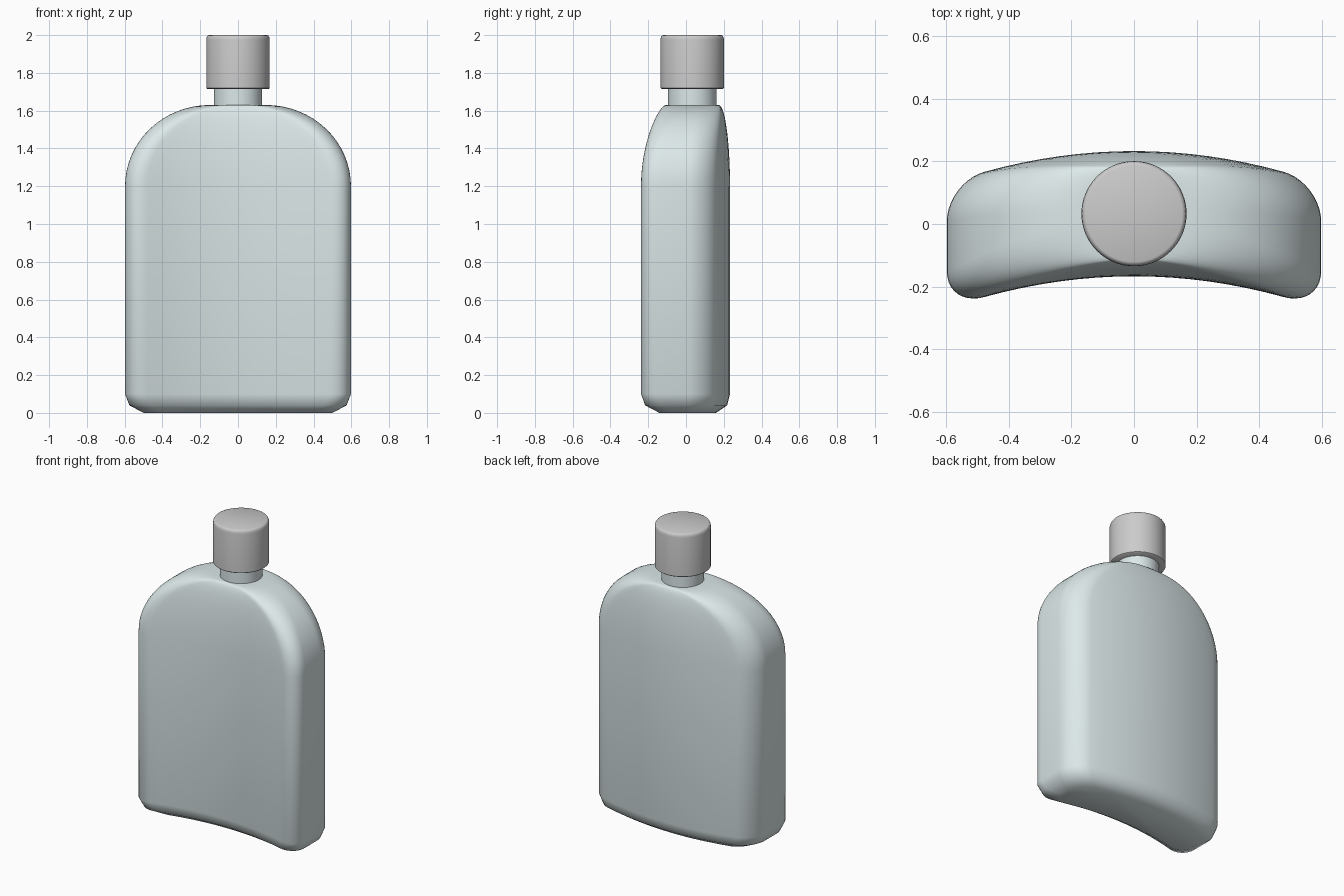
import bpy, bmesh, math

if "Cube" in bpy.data.objects:
    bpy.data.objects.remove(bpy.data.objects["Cube"])

MID, BEND = 0.033, 0.29  # depth centre and curvature of the flask


def section(w, h, r, bend=BEND, arc=10, side=16):
    """Rounded rectangle bent into a kidney shape."""
    pts = []
    corners = [(w - r, h - r, 0), (r - w, h - r, 90), (r - w, r - h, 180), (w - r, r - h, 270)]
    for i, (cx, cy, a0) in enumerate(corners):
        arc_pts = []
        for k in range(arc + 1):
            a = math.radians(a0 + 90 * k / arc)
            arc_pts.append((cx + r * math.cos(a), cy + r * math.sin(a)))
        pts += arc_pts
        if i in (0, 2):  # subdivide the broad faces so they can bend
            x0, y0 = arc_pts[-1]
            x1 = corners[i + 1][0]
            pts += [(x0 + (x1 - x0) * k / side, y0) for k in range(1, side)]
    return [(x, MID + y - bend * x * x) for x, y in pts]


def loft(name, rings, angle):
    bm = bmesh.new()
    loops = [[bm.verts.new((x, y, z)) for x, y in pts] for z, pts in rings]
    n = len(loops[0])
    for a, b in zip(loops, loops[1:]):
        for i in range(n):
            j = (i + 1) % n
            bm.faces.new((a[i], a[j], b[j], b[i]))
    bm.faces.new(loops[0][::-1])
    bm.faces.new(loops[-1])
    bmesh.ops.recalc_face_normals(bm, faces=bm.faces)
    me = bpy.data.meshes.new(name)
    bm.to_mesh(me)
    bm.free()
    ob = bpy.data.objects.new(name, me)
    bpy.context.collection.objects.link(ob)
    bpy.context.view_layer.objects.active = ob
    ob.select_set(True)
    bpy.ops.object.shade_smooth_by_angle(angle=math.radians(angle))
    ob.select_set(False)
    return ob


def circle(r, n=64):
    return [(r * math.cos(2 * math.pi * i / n), MID + r * math.sin(2 * math.pi * i / n)) for i in range(n)]


# Flask body: chamfered base, straight sides, elliptical shoulders
rings = [(0.0, section(0.50, 0.125, 0.10)),
         (0.04, section(0.575, 0.185, 0.12)),
         (0.10, section(0.598, 0.2, 0.12))]
for k in range(17):
    t = math.radians(90 * k / 16)
    c = math.cos(t)
    rings.append((1.2 + 0.43 * math.sin(t),
                  section(0.148 + 0.45 * c, 0.14 + 0.06 * c, 0.135 - 0.015 * c)))
body = loft("flask_body", rings, 50)

# Neck
neck = loft("neck", [(1.6, circle(0.128)), (1.75, circle(0.128))], 40)

# Screw cap with rounded top edge
profile = [(1.715, 0.162), (1.72, 0.168), (1.975, 0.168), (1.988, 0.166), (1.997, 0.161), (2.0, 0.154)]
cap = loft("screw_cap", [(z, circle(r)) for z, r in profile], 40)

# Pale glass colour
glass = bpy.data.materials.new("pale_glass")
glass.diffuse_color = (0.72, 0.81, 0.82, 1)
glass.use_nodes = True
glass.node_tree.nodes["Principled BSDF"].inputs["Base Color"].default_value = glass.diffuse_color
for ob in (body, neck):
    ob.data.materials.append(glass)
